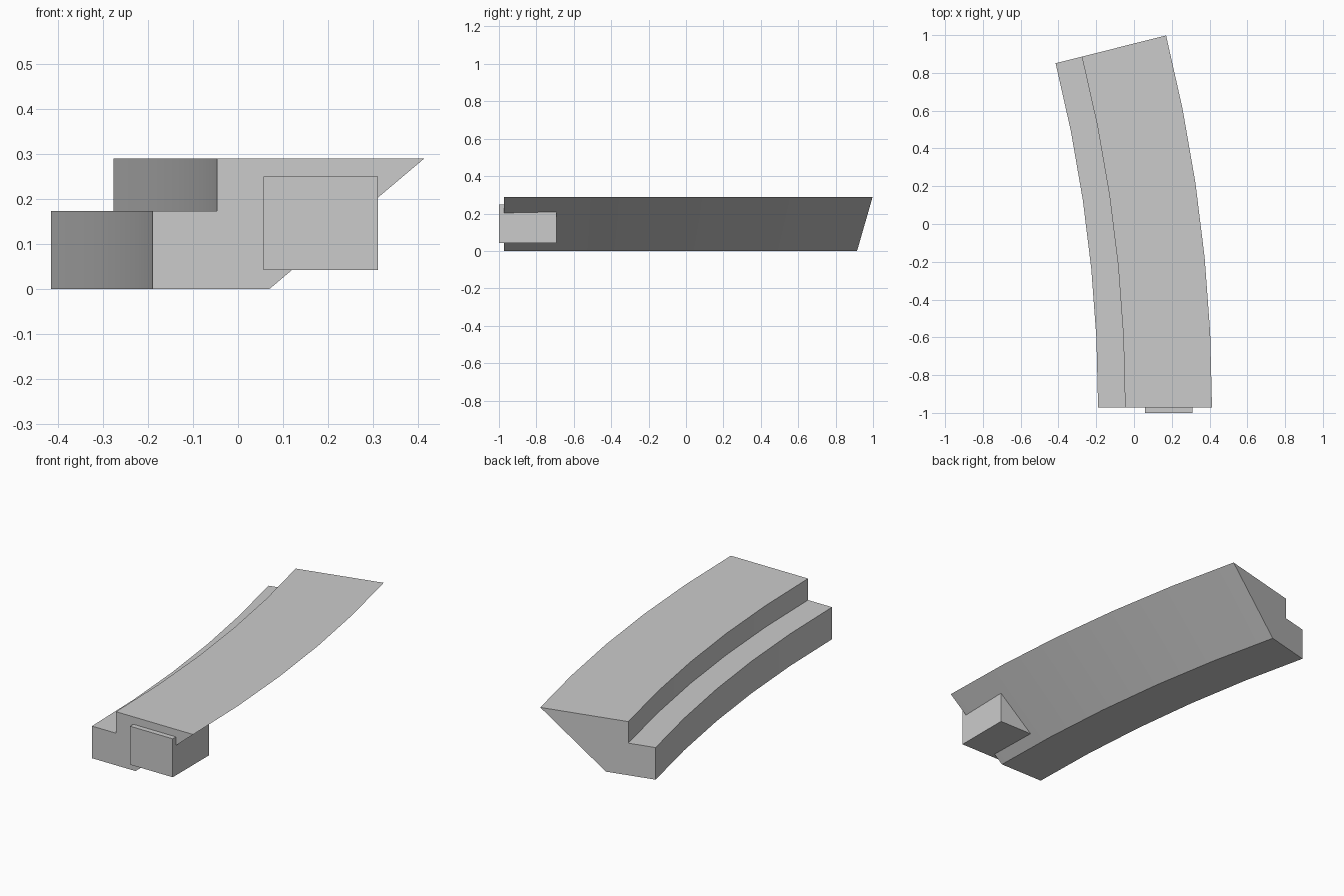
import bpy, bmesh, math
from mathutils import Matrix, Vector

cube = bpy.data.objects.get("Cube")
if cube:
    bpy.data.objects.remove(cube, do_unlink=True)

grey = bpy.data.materials.new("plain grey")
grey.use_nodes = True
colour = (0.6, 0.6, 0.6, 1)
grey.diffuse_color = colour
grey.node_tree.nodes["Principled BSDF"].inputs["Base Color"].default_value = colour


def finish(bm, name):
    bmesh.ops.recalc_face_normals(bm, faces=bm.faces)
    mesh = bpy.data.meshes.new(name)
    bm.to_mesh(mesh)
    bm.free()
    mesh.materials.append(grey)
    obj = bpy.data.objects.new(name, mesh)
    bpy.context.collection.objects.link(obj)
    return obj


# Curved stepped rail: cross-section spun around a distant centre
FRONT_Y = -0.972
profile = [(-0.19, 0), (0.07, 0), (0.413, 0.289),
           (-0.047, 0.289), (-0.047, 0.173), (-0.19, 0.173)]
bm = bmesh.new()
section = bm.faces.new([bm.verts.new((x, FRONT_Y, z)) for x, z in profile])
spun = bmesh.ops.spin(bm, geom=[section, *section.edges, *section.verts],
                      cent=(-7.69, FRONT_Y, 0), axis=(0, 0, 1),
                      angle=math.radians(14.07), steps=5, use_duplicate=False)
# Close the front end if the spin consumed the starting face
front = [e for e in bm.edges if e.is_boundary]
if front:
    bmesh.ops.holes_fill(bm, edges=front, sides=0)
rail = finish(bm, "curved_rail")
bpy.context.view_layer.objects.active = rail
rail.select_set(True)
bpy.ops.object.shade_smooth_by_angle(angle=math.radians(30))

# Block set into the front end
low, high = Vector((0.057, -1.0, 0.042)), Vector((0.311, -0.692, 0.249))
bm = bmesh.new()
bmesh.ops.create_cube(bm, size=1, matrix=Matrix.Translation((low + high) / 2)
                      @ Matrix.Diagonal((*(high - low), 1)))
finish(bm, "front_block")
